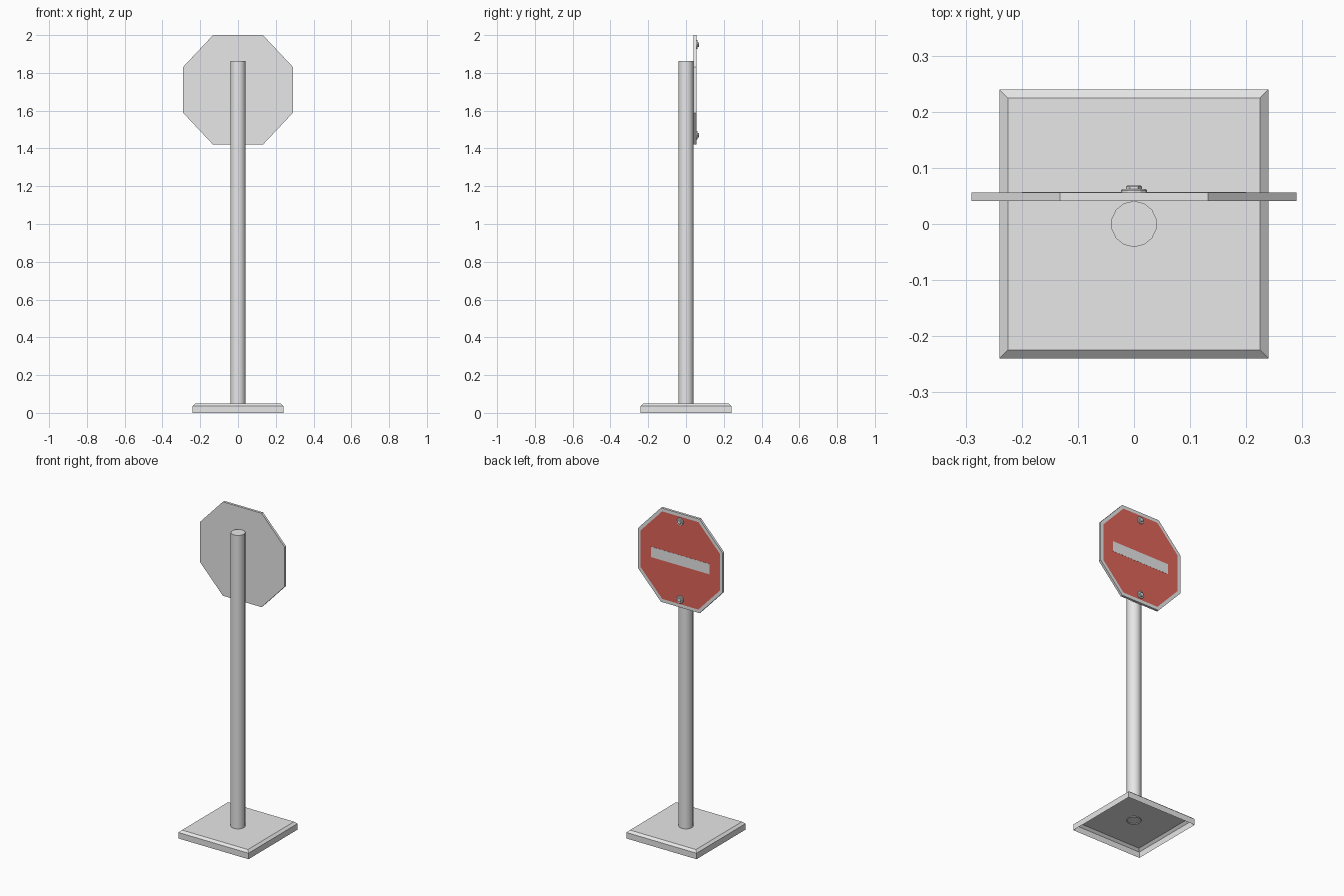
import bpy, bmesh, math

if "Cube" in bpy.data.objects:
    bpy.data.objects.remove(bpy.data.objects["Cube"])


def material(name, rgb):
    m = bpy.data.materials.new(name)
    m.diffuse_color = (*rgb, 1)
    m.use_nodes = True
    m.node_tree.nodes["Principled BSDF"].inputs["Base Color"].default_value = m.diffuse_color
    return m


GREY = material("grey_metal", (0.8, 0.8, 0.8))
RED = material("sign_red", (0.74, 0.13, 0.10))


def ngon(n, r, start=90.0):
    return [(r * math.cos(math.radians(start + 360 * i / n)),
             r * math.sin(math.radians(start + 360 * i / n))) for i in range(n)]


def rect(a, b):
    return [(-a, -b), (a, -b), (a, b), (-a, b)]


def loft(name, sections, axis="z", centre=(0, 0, 0), cap_start=True, smooth=False,
         border=0.0):
    """Join (outline, height) sections along an axis; border insets a red end face."""
    bm = bmesh.new()
    rings = []
    for outline, h in sections:
        rings.append([bm.verts.new((u, v, h) if axis == "z" else (u, h, v))
                      for u, v in outline])
    for a, b in zip(rings, rings[1:]):
        n = len(a)
        for i in range(n):
            bm.faces.new((a[i], a[(i + 1) % n], b[(i + 1) % n], b[i]))
    end = bm.faces.new(rings[-1])
    if cap_start:
        bm.faces.new(rings[0][::-1])
    if axis == "y":  # swapping axes mirrors the winding
        bmesh.ops.reverse_faces(bm, faces=bm.faces[:])
    if border:
        bm.normal_update()
        bmesh.ops.inset_region(bm, faces=[end], thickness=border, use_even_offset=True)
        end.material_index = 1
    me = bpy.data.meshes.new(name)
    bm.to_mesh(me)
    bm.free()
    me.materials.append(GREY)
    if border:
        me.materials.append(RED)
    ob = bpy.data.objects.new(name, me)
    ob.location = centre
    bpy.context.collection.objects.link(ob)
    if smooth:
        bpy.ops.object.select_all(action="DESELECT")
        ob.select_set(True)
        bpy.context.view_layer.objects.active = ob
        bpy.ops.object.shade_smooth_by_angle(angle=math.radians(35))
    return ob


# Base: hollow chamfered foot, open underneath
loft("base", [(rect(0.24, 0.24), 0), (rect(0.24, 0.24), 0.037),
              (rect(0.225, 0.225), 0.05)], cap_start=False)

# Pole: open tube end pokes slightly through the base
loft("pole", [(ngon(14, 0.041), 0.044), (ngon(14, 0.041), 1.862)],
     cap_start=False, smooth=True)

# Octagonal sign plate with grey border and red face towards +y
SIGN_Z = 1.71
octagon = [(0.29, -0.122), (0.29, 0.122), (0.132, 0.29), (-0.132, 0.29),
           (-0.29, 0.122), (-0.29, -0.122), (-0.132, -0.29), (0.132, -0.29)]
loft("sign_plate", [(octagon, 0.041), (octagon, 0.056)], axis="y",
     centre=(0, 0, SIGN_Z), border=0.02)

# Pale bar across the red face
loft("sign_bar", [(rect(0.2, 0.032), 0.056), (rect(0.2, 0.032), 0.0568)],
     axis="y", centre=(0, 0, SIGN_Z))

# Bolts: washer and head above and below the bar
for label, dz in (("upper", 0.24), ("lower", -0.24)):
    at = (0, 0, SIGN_Z + dz)
    loft(label + "_washer", [(ngon(12, 0.023), 0.055), (ngon(12, 0.023), 0.060),
                             (ngon(12, 0.021), 0.062)], axis="y", centre=at)
    loft(label + "_bolt_head", [(ngon(6, 0.014, 0), 0.061), (ngon(6, 0.014, 0), 0.067),
                                (ngon(6, 0.012, 0), 0.069)], axis="y", centre=at)
